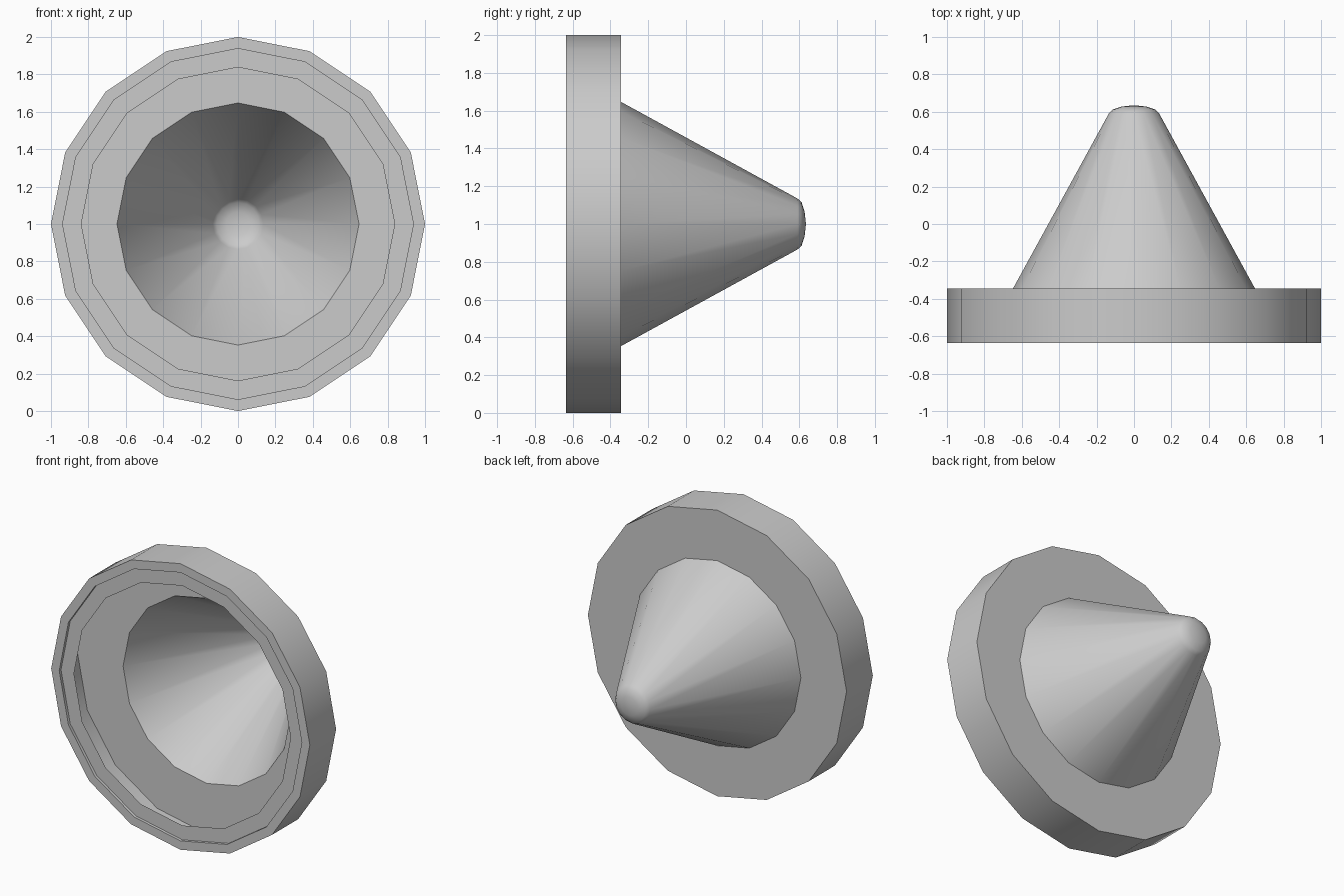
import bpy
import bmesh
from math import cos, sin, tau, radians

cube = bpy.data.objects.get("Cube")
if cube:
    bpy.data.objects.remove(cube)

SIDES = 16

grey = bpy.data.materials.new("light_grey")
grey.use_nodes = True
grey.diffuse_color = (0.6, 0.6, 0.6, 1)
grey.node_tree.nodes["Principled BSDF"].inputs["Base Color"].default_value = (0.6, 0.6, 0.6, 1)


def lathe(name, profile):
    """Sweep (radius, y) points around the front-to-back axis as an open shell."""
    bm = bmesh.new()
    rings = []
    for r, y in profile:
        if r == 0:
            rings.append([bm.verts.new((0, y, 1))] * SIDES)
        else:
            rings.append([bm.verts.new((r * cos(tau * i / SIDES), y, 1 + r * sin(tau * i / SIDES)))
                          for i in range(SIDES)])
    for a, b in zip(rings, rings[1:]):
        for i in range(SIDES):
            j = (i + 1) % SIDES
            corners = dict.fromkeys((a[i], a[j], b[j], b[i]))
            bm.faces.new(list(corners))
    mesh = bpy.data.meshes.new(name)
    bm.to_mesh(mesh)
    bm.free()
    mesh.materials.append(grey)
    obj = bpy.data.objects.new(name, mesh)
    bpy.context.collection.objects.link(obj)
    bpy.ops.object.select_all(action="DESELECT")
    obj.select_set(True)
    bpy.context.view_layer.objects.active = obj
    bpy.ops.object.shade_smooth_by_angle(angle=radians(35))
    return obj


# Hollow drum: front lip with a shallow step, outer wall and back plate
lathe("drum_housing", [(0.838, -0.615), (0.938, -0.615), (0.938, -0.635), (1, -0.635),
                       (1, -0.345), (0.647, -0.345)])

# Hollow cone with a rounded tip, open towards the front
lathe("cone", [(0.647, -0.345), (0.135, 0.59), (0.115, 0.612), (0.065, 0.628), (0, 0.635)])
